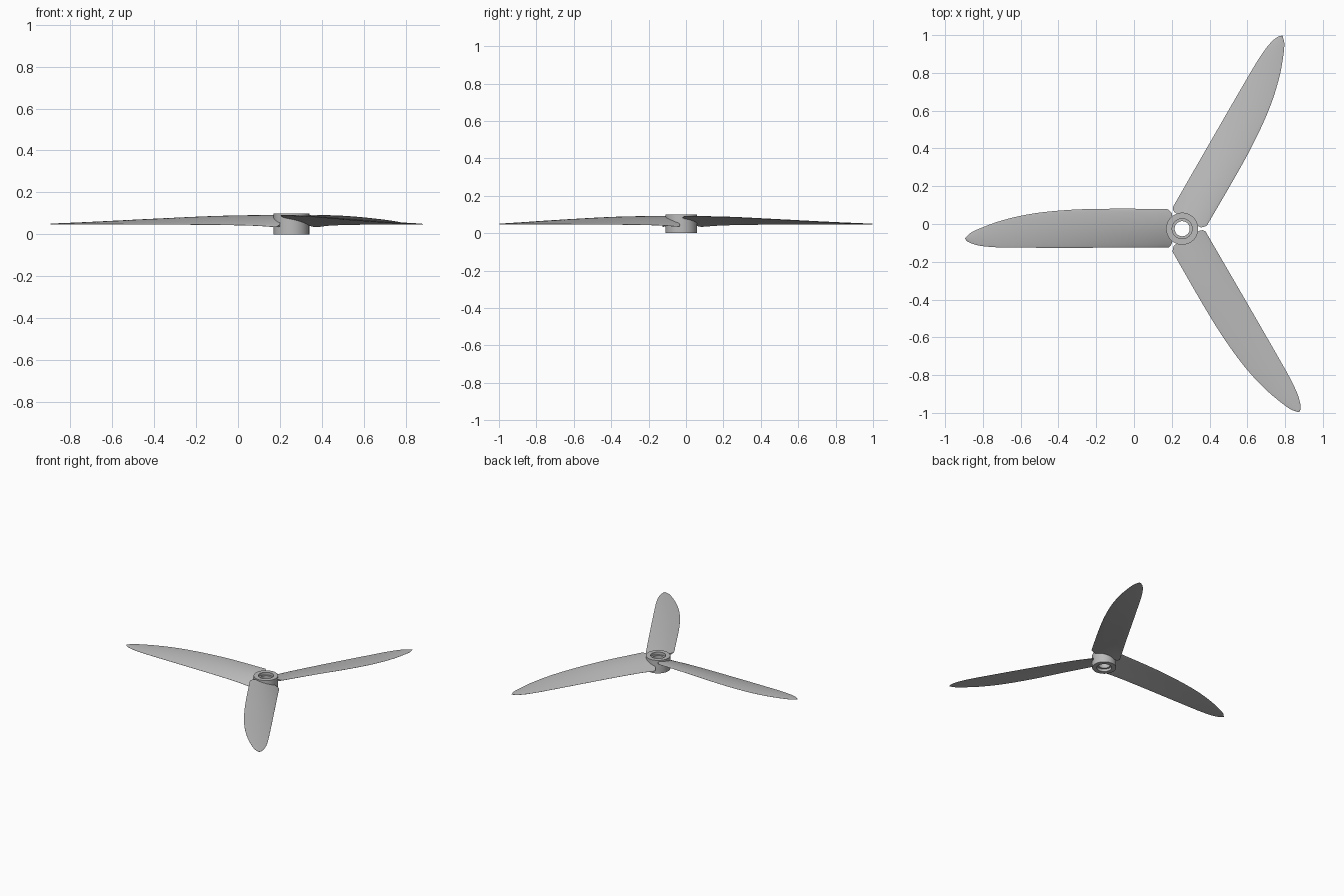
import bpy, bmesh, math
from mathutils import Matrix, Vector

if "Cube" in bpy.data.objects:
    bpy.data.objects.remove(bpy.data.objects["Cube"], do_unlink=True)

HUB = Vector((0.255, -0.025, 0))
ROOT, TIP = 0.055, 1.15

grey = bpy.data.materials.new("plain grey")
grey.use_nodes = True
grey.diffuse_color = (0.5, 0.5, 0.5, 1)
grey.node_tree.nodes["Principled BSDF"].inputs["Base Color"].default_value = (0.5, 0.5, 0.5, 1)


def finish(name, bm, angle):
    bmesh.ops.recalc_face_normals(bm, faces=bm.faces)
    mesh = bpy.data.meshes.new(name)
    bm.to_mesh(mesh)
    bm.free()
    mesh.materials.append(grey)
    ob = bpy.data.objects.new(name, mesh)
    bpy.context.collection.objects.link(ob)
    bpy.ops.object.select_all(action="DESELECT")
    ob.select_set(True)
    bpy.context.view_layer.objects.active = ob
    bpy.ops.object.shade_smooth_by_angle(angle=math.radians(angle))
    return ob


def curve(points, x):
    """Smooth interpolation through a few (x, value) points."""
    if x <= points[0][0]:
        return points[0][1]
    for i in range(len(points) - 1):
        (x0, v0), (x1, v1) = points[i], points[i + 1]
        if x <= x1:
            xa, va = points[max(i - 1, 0)]
            xb, vb = points[min(i + 2, len(points) - 1)]
            h, t = x1 - x0, (x - x0) / (x1 - x0)
            m0, m1 = (v1 - va) / (x1 - xa) * h, (vb - v0) / (xb - x0) * h
            return ((2*t**3 - 3*t**2 + 1) * v0 + (t**3 - 2*t**2 + t) * m0
                    + (3*t**2 - 2*t**3) * v1 + (t**3 - t**2) * m1)
    return points[-1][1]


# Hub: turned ring with a stepped bore
profile = [(0.04, 0.02), (0.053, 0.02), (0.053, 0), (0.085, 0),
           (0.085, 0.1), (0.053, 0.1), (0.053, 0.08), (0.04, 0.08)]
bm = bmesh.new()
verts = [bm.verts.new((r, 0, z)) for r, z in profile]
edges = [bm.edges.new((verts[i - 1], verts[i])) for i in range(len(verts))]
bmesh.ops.spin(bm, geom=verts + edges, axis=(0, 0, 1), cent=(0, 0, 0),
               steps=64, angle=math.tau, use_duplicate=False)
bmesh.ops.remove_doubles(bm, verts=bm.verts, dist=1e-5)
finish("hub", bm, 30).location = HUB

# Blade outline and twist along the radius; the high edge curves in to the tip
HIGH_SIDE = [(0.05, -0.105), (0.46, -0.105), (0.65, -0.096), (0.81, -0.077),
             (0.95, -0.045), (1.05, -0.01), (1.12, 0.022), (1.15, 0.05)]
LOW_SIDE = [(0.05, 0.1), (0.93, 0.1), (1.05, 0.093), (1.11, 0.08), (1.14, 0.065), (1.15, 0.052)]
HIGH_Z = [(0.05, 0.091), (0.35, 0.086), (0.65, 0.073), (0.95, 0.058), (1.15, 0.049)]
LOW_Z = [(0.05, 0.034), (0.2, 0.042), (0.45, 0.046), (1.15, 0.048)]
STATIONS, CHORD = 40, 14


def blade_point(r, s, side):
    a, b = curve(HIGH_SIDE, r), curve(LOW_SIDE, r)
    y = a + (b - a) * s
    z = curve(HIGH_Z, r) * (1 - s) + curve(LOW_Z, r) * s
    k = 1 - (r - ROOT) / (TIP - ROOT)
    arch = math.sin(math.pi * s)
    z += arch * 0.008 * k + side * (0.0005 + arch ** 0.6 * (0.002 + 0.007 * k))
    corner = max(0, abs(y) - 0.085) * 1.2
    x = r + corner * max(0, 1 - (r - ROOT) / 0.1)
    return x, y, z


def make_blade(name, angle):
    bm = bmesh.new()
    rings = []
    for i in range(STATIONS + 1):
        r = ROOT + (TIP - ROOT) * math.sin(math.pi / 2 * i / STATIONS)
        chord = [(1 - math.cos(math.pi * j / CHORD)) / 2 for j in range(CHORD + 1)]
        loop = [(s, 1) for s in chord] + [(s, -1) for s in reversed(chord)]
        rings.append([bm.verts.new(blade_point(r, s, side)) for s, side in loop])
    for lower, upper in zip(rings, rings[1:]):
        for j in range(len(lower)):
            bm.faces.new((lower[j - 1], lower[j], upper[j], upper[j - 1]))
    bm.faces.new(rings[0])
    bm.faces.new(rings[-1])
    bm.transform(Matrix.Translation(HUB) @ Matrix.Rotation(math.radians(angle), 4, "Z"))
    finish(name, bm, 40)


for name, angle in (("right_blade", 180), ("rear_left_blade", 60), ("front_left_blade", -60)):
    make_blade(name, angle)
